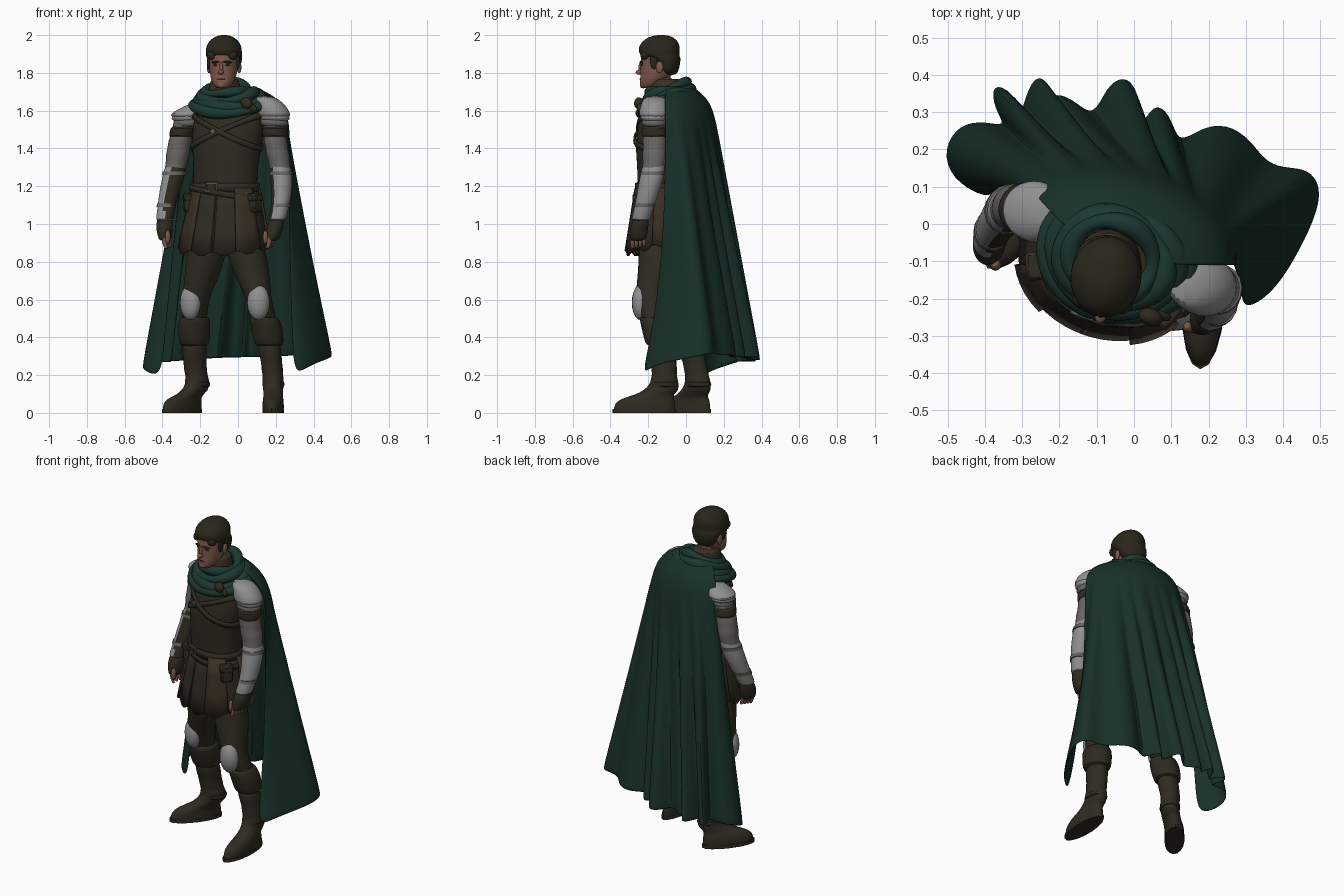
import bpy, bmesh, math
from math import sin, cos, pi
from mathutils import Matrix, Vector

if "Cube" in bpy.data.objects:
    bpy.data.objects.remove(bpy.data.objects["Cube"])


def colour(name, r, g, b):
    m = bpy.data.materials.new(name)
    m.use_nodes = True
    m.diffuse_color = (r, g, b, 1)
    bsdf = m.node_tree.nodes["Principled BSDF"]
    bsdf.inputs["Base Color"].default_value = (r, g, b, 1)
    bsdf.inputs["Roughness"].default_value = 0.8
    return m


GREEN = colour("cape_green", .0088, .030, .0215)
SCARF = colour("scarf_green", .0115, .040, .030)
LEATHER = colour("dark_leather", .027, .024, .014)
CLOTH = colour("olive_cloth", .028, .0245, .015)
STEEL = colour("pale_steel", .28, .28, .28)
SLEEVE = colour("grey_sleeve", .14, .135, .125)
SKIN = colour("skin", .215, .10, .068)
HAIR = colour("hair", .022, .020, .011)
BROWN = colour("brown_collar", .042, .028, .017)
METAL = colour("dull_metal", .10, .095, .08)
YAW = math.radians(-20)      # turn of the body


def turn(x, y, a):
    return x * cos(a) - y * sin(a), x * sin(a) + y * cos(a)


def lerp(rows, z):
    """Interpolate rows whose first entry is the key."""
    rows = sorted(rows)
    z = min(max(z, rows[0][0]), rows[-1][0])
    for p, q in zip(rows, rows[1:]):
        if z <= q[0]:
            f = (z - p[0]) / (q[0] - p[0])
            return [a + (b - a) * f for a, b in zip(p, q)][1:]


def finish(bm, name, mat, thick=0, sub=0, bevel=0):
    bmesh.ops.recalc_face_normals(bm, faces=bm.faces)
    me = bpy.data.meshes.new(name)
    bm.to_mesh(me)
    bm.free()
    me.materials.append(mat)
    me.shade_smooth()
    me.set_sharp_from_angle(angle=math.radians(50))
    ob = bpy.data.objects.new(name, me)
    bpy.context.collection.objects.link(ob)
    if thick:
        mod = ob.modifiers.new("thickness", 'SOLIDIFY')
        mod.thickness, mod.offset = thick, 0
    if bevel:
        ob.modifiers.new("bevel", 'BEVEL').width = bevel
    if sub:
        mod = ob.modifiers.new("smooth", 'SUBSURF')
        mod.levels = mod.render_levels = sub
    return ob


def sheet(name, rows, mat, loop=False, ring=False, caps=False, thick=0, sub=1):
    bm = bmesh.new()
    g = [[bm.verts.new(p) for p in r] for r in rows]
    n = len(g[0])
    for i in range(len(g) - (not ring)):
        a, b = g[i], g[(i + 1) % len(g)]
        for j in range(n - (not loop)):
            k = (j + 1) % n
            bm.faces.new((a[j], a[k], b[k], b[j]))
    if caps:
        bm.faces.new(g[0])
        bm.faces.new(g[-1])
    return finish(bm, name, mat, thick, sub)


def loft(name, rows, mat, yaw=0, n=16, sub=1):
    """Stack of elliptical sections (z, x, y, rx, ry)."""
    pts = []
    for z, x, y, rx, ry in rows:
        r = [turn(rx * cos(2 * pi * k / n), ry * sin(2 * pi * k / n), yaw) for k in range(n)]
        pts.append([(x + u, y + v, z) for u, v in r])
    return sheet(name, pts, mat, loop=True, caps=True, sub=sub)


def along(path, *zr):
    return [(z, *lerp(path, z), rx, ry) for z, rx, ry in zr]


def solid(name, loc, size, mat, yaw=0, tilt=0, box=False):
    bm = bmesh.new()
    m = (Matrix.Translation(loc) @ Matrix.Rotation(yaw, 4, 'Z') @ Matrix.Rotation(tilt, 4, 'Y')
         @ Matrix.Diagonal((*size, 1)))
    if box:
        bmesh.ops.create_cube(bm, size=2, matrix=m)
    else:
        bmesh.ops.create_uvsphere(bm, u_segments=16, v_segments=10, radius=1, matrix=m)
    return finish(bm, name, mat, bevel=min(size) * .4 if box else 0)


# Torso
TORSO = [(.95, -.06, -.12, .17, .13), (1.1, -.065, -.12, .18, .135), (1.2, -.068, -.12, .172, .13),
         (1.32, -.065, -.12, .178, .135), (1.45, -.057, -.12, .195, .145), (1.56, -.045, -.105, .2, .135),
         (1.63, -.05, -.1, .16, .11), (1.7, -.06, -.1, .09, .08)]
loft("tunic", TORSO, LEATHER, YAW, 24)


def on_torso(a, z, grow=0):
    x, y, rx, ry = lerp(TORSO, z)
    u, v = turn((rx + grow) * cos(a), (ry + grow) * sin(a), YAW)
    return x + u, y + v, z


def strap(name, z0, tilt, width, mat, grow):
    ring = [2 * pi * k / 32 for k in range(32)]
    rows = [[on_torso(a, z0 + tilt * cos(a) + h, grow) for a in ring] for h in (-width / 2, width / 2)]
    sheet(name, rows, mat, loop=True, thick=.01, sub=0)


strap("belt", 1.195, 0, .045, CLOTH, .008)
strap("lower_belt", 1.165, -.03, .03, LEATHER, .016)
strap("chest_strap_left", 1.49, .09, .03, CLOTH, .002)
strap("chest_strap_right", 1.49, -.09, .03, LEATHER, .004)
solid("brooch", on_torso(-1.72, 1.49, .01), (.014, .005, .014), METAL, YAW, pi / 4, True)
solid("buckle", on_torso(-1.7, 1.195, .014), (.034, .006, .028), METAL, YAW, 0, True)
solid("buckle_inset", on_torso(-1.7, 1.195, .02), (.024, .004, .018), LEATHER, YAW, 0, True)
for a in (-.4, -2.75):
    solid("pouch", on_torso(a, 1.11, .025), (.035, .024, .05), LEATHER, YAW + a + pi / 2, 0, True)
    solid("pouch_flap", on_torso(a, 1.14, .028), (.038, .026, .022), CLOTH, YAW + a + pi / 2, 0, True)

# Skirt of overlapping flared panels, parted at the front
COUNT = 11
for k in range(COUNT):
    mid = -pi / 2 + 2 * pi * (k + .5) / COUNT
    out = .008 if k % 2 else -.004
    rows = []
    for f in (0, .3, .65, 1):
        row = []
        for j in range(6):
            a = mid + (j / 5 - .5) * 2 * pi / COUNT * 1.12
            hem = .875 + .035 * sin(a) - .014 * cos(COUNT * (a - mid))
            u, v = turn((.176 + .066 * f + out) * cos(a), (.135 + .057 * f + out) * sin(a), YAW)
            row.append((-.065 + u - .008 * f, -.12 + v + .005 * f, 1.19 + (hem - 1.19) * f))
        rows.append(row)
    sheet("skirt_panel", rows, BROWN if k % 2 else CLOTH, thick=.01, sub=0)


# Legs, boots and knee guards
def leg(side, path, foot, half, yaw):
    ax, ay = lerp(path, .17)
    loft(side + "_trouser", along(path, (1.0, .1, .11), (.88, .107, .11), (.76, .1, .1), (.68, .083, .088),
                                  (.6, .068, .075), (.5, .064, .07), (.42, .062, .07)), CLOTH, yaw)
    loft(side + "_boot_cuff", along(path, (.51, .07, .078), (.5, .08, .088), (.45, .086, .092),
                                    (.39, .082, .088), (.36, .076, .082), (.355, .06, .06)), LEATHER, yaw)
    fx, fy = turn(0, -1, yaw)
    sx, sy = lerp(path, .43)
    solid(side + "_cuff_point", (sx + fx * .04, sy + fy * .04, .45), (.055, .045, .1), LEATHER, yaw)

    def mix(f):
        return foot[0] + (ax - foot[0]) * f, foot[1] + (ay - foot[1]) * f
    loft(side + "_boot", [(0, *mix(0), .054, half), (.005, *mix(0), .057, half), (.05, *mix(.02), .058, half * .98),
                          (.075, *mix(.15), .054, half * .86), (.095, *mix(.48), .052, half * .62),
                          (.12, *mix(.85), .054, .094), (.15, *mix(1), .056, .078)]
         + along(path, (.18, .059, .073), (.2, .054, .066), (.23, .059, .07), (.26, .056, .067), (.3, .06, .072),
                 (.4, .065, .076)), CLOTH, yaw)
    loft(side + "_sole", [(z, *foot, .057, half + .002) for z in (0, .02)], LEATHER, yaw, sub=0)
    loft(side + "_boot_strap", along(path, (.135, .05, .06), (.14, .06, .08), (.165, .061, .078), (.17, .05, .06)),
         LEATHER, yaw)
    kx, ky = lerp(path, .6)
    solid(side + "_knee_guard", (kx + fx * .045, ky + fy * .045, .585), (.06, .047, .094), STEEL, yaw)
    loft(side + "_knee_band", along(path, (.645, .06, .07), (.65, .08, .086), (.675, .084, .09), (.68, .07, .07)),
         LEATHER, yaw)


leg("right", [(.15, -.212, .065), (.25, -.228, .05), (.45, -.232, 0), (.6, -.225, -.05), (.76, -.182, -.07),
              (1, -.14, -.1)], (-.297, .005), .155, math.radians(-38))
leg("left", [(.15, .188, -.115), (.25, .18, -.115), (.45, .153, -.145), (.6, .11, -.195), (.76, .067, -.155),
             (1, .01, -.13)], (.186, -.22), .168, math.radians(-3))


# Arms; the plates leave the inner side of the forearm in leather
def arm(side, path, sgn, top, yaw, inner):
    loft(side + "_sleeve", along(path, (1.62, .05, .05), (1.55, .062, .064), (1.46, .058, .064), (1.44, .064, .068),
                                 (1.4, .058, .062), (1.37, .064, .068), (1.33, .056, .06), (1.28, .056, .06),
                                 (1.1, .042, .045)), SLEEVE, yaw)
    loft(side + "_arm_strap", along(path, (1.455, .05, .05), (1.46, .068, .073), (1.515, .071, .076),
                                    (1.52, .05, .05)), LEATHER, yaw)
    sx, sy = lerp(path, 1.6)
    for k, (z, r) in enumerate(((1.51, .08), (1.54, .088))):
        loft(side + "_shoulder_lame", [(z, sx + sgn * .008, sy, r, r * .88), (z + .03, sx, sy, r, r * .88),
                                       (z + .06, sx - sgn * .006, sy, r * .9, r * .8)], STEEL if k else SLEEVE, yaw)
    loft(side + "_shoulder_plate", [(1.56, sx + sgn * .004, sy, .092, .084), (1.585, sx, sy, .094, .086),
                                    (top - .035, sx - sgn * .02, sy, .078, .074),
                                    (top, sx - sgn * .055, sy, .045, .05)], STEEL, yaw)
    bracer = loft(side + "_bracer", along(path, (1.325, .04, .04), (1.32, .056, .062), (1.25, .06, .066),
                                          (1.15, .053, .058), (1.06, .045, .05), (1.02, .05, .053),
                                          (1.015, .03, .03)), STEEL, yaw)
    bracer.data.materials.append(LEATHER)
    for f in bracer.data.polygons:
        f.material_index = int(f.normal.dot(Vector(inner)) > .35)
    for z in (1.26, 1.09):
        r = .062 if z > 1.2 else .05
        loft(side + "_bracer_band", along(path, (z, r, r + .004), (z + .018, r, r + .005)), SLEEVE, yaw, sub=0)
    loft(side + "_glove", along(path, (1.05, .036, .038), (1.0, .045, .048), (.96, .043, .05), (.925, .034, .046),
                                (.91, .025, .04)), LEATHER, yaw)
    x, y = lerp(path, .93)
    for k in range(4):
        u, v = turn(-sgn * .004, -.033 + .022 * k, yaw)
        loft(side + "_finger", [(.95, x + u, y + v, .014, .012), (.9, x + u - sgn * .004, y + v, .014, .012),
                                (.864 + .004 * k, x + u - sgn * .018, y + v, .011, .01)], SKIN, yaw, 8)
    u, v = turn(-sgn * .03, -.035, yaw)
    solid(side + "_thumb", (x + u, y + v, .93), (.014, .016, .036), SKIN, yaw)


arm("left", [(.88, .175, -.26), (1, .2, -.245), (1.1, .228, -.22), (1.2, .235, -.19), (1.3, .225, -.17),
             (1.42, .2, -.165), (1.64, .185, -.165)], 1, 1.68, YAW, (-.9, .4, 0))
arm("right", [(.88, -.385, -.075), (1, -.39, -.055), (1.1, -.38, -.015), (1.2, -.355, .025), (1.3, -.33, .045),
              (1.42, -.312, .045), (1.64, -.255, .03)], -1, 1.64, YAW, (.85, -.5, 0))

# Head, built around its own centre
HX, HY, HYAW = -.075, -.14, math.radians(-8)


def hp(x, y, z):
    u, v = turn(x, y, HYAW)
    return HX + u, HY + v, z


def head_loft(name, rows, mat):
    loft(name, [(z, *hp(0, y, z)[:2], rx, ry) for z, y, rx, ry in rows], mat, HYAW, 20)


head_loft("neck", [(1.64, .04, .06, .06), (1.72, .02, .058, .062), (1.79, .01, .056, .06)], SKIN)
head_loft("head", [(1.718, -.06, .03, .034), (1.732, -.052, .046, .053), (1.76, -.032, .064, .073),
                   (1.8, -.012, .073, .09), (1.85, -.004, .078, .099), (1.91, 0, .08, .1), (1.95, 0, .06, .08)], SKIN)
head_loft("hair", [(1.785, .055, .05, .035), (1.82, .05, .08, .055), (1.865, .04, .092, .072), (1.882, .022, .095, .09),
                   (1.895, -.004, .097, .108), (1.93, -.002, .097, .113), (1.96, .002, .086, .102),
                   (1.985, .006, .06, .074), (1.997, .008, .034, .045), (2.0, .008, .012, .018)], HAIR)
solid("nose_bridge", hp(0, -.1, 1.825), (.01, .013, .034), SKIN, HYAW)
solid("nose", hp(0, -.108, 1.803), (.015, .02, .013), SKIN, HYAW)
solid("chin", hp(0, -.088, 1.736), (.024, .018, .018), SKIN, HYAW)
solid("mouth", hp(0, -.1, 1.768), (.022, .006, .004), BROWN, HYAW)
for s in (-1, 1):
    solid("eye", hp(s * .031, -.09, 1.841), (.014, .006, .006), HAIR, HYAW + s * .3)
    solid("eyebrow", hp(s * .033, -.093, 1.857), (.024, .009, .006), HAIR, HYAW + s * .35, s * .1)
    solid("ear", hp(s * .081, .012, 1.83), (.011, .02, .032), SKIN, HYAW)
    solid("sideburn", hp(s * .078, -.02, 1.865), (.01, .02, .045), HAIR, HYAW)
    solid("fringe", hp(s * .058, -.073, 1.893), (.026, .02, .024), HAIR, HYAW + s * .6)
head_loft("collar", [(1.65, .04, .1, .1), (1.72, .035, .085, .09), (1.765, .04, .076, .08), (1.768, .04, .06, .06)], BROWN)


# Scarf of wrapped folds, dipping at the front
def fold(name, c, rx, ry, m, dip, phase):
    rows = []
    for i in range(36):
        a = 2 * pi * i / 36
        row = []
        for j in range(8):
            b = 2 * pi * j / 8
            r = m * (1 + .22 * sin(3 * a + phase))
            u, v = turn((rx + r * cos(b)) * cos(a), (ry + r * cos(b)) * sin(a), YAW)
            row.append((c[0] + u, c[1] + v, c[2] + r * sin(b) + dip * sin(a) + .01 * sin(2 * a + phase)))
        rows.append(row)
    sheet(name, rows, SCARF, loop=True, ring=True)


fold("scarf_shoulder", (-.05, -.095, 1.63), .197, .142, .031, .035, 1)
fold("scarf_outer", (-.05, -.095, 1.655), .17, .127, .033, .035, 0)
fold("scarf_middle", (-.055, -.095, 1.685), .143, .113, .032, .033, 2)
fold("scarf_inner", (-.06, -.093, 1.715), .113, .1, .027, .03, 4)
solid("scarf_knot", (.045, -.25, 1.64), (.034, .024, .03), LEATHER, YAW, .5)
solid("scarf_knot_tail", (.075, -.245, 1.615), (.03, .014, .02), LEATHER, YAW, .6)

# Cape: neck, shoulder and a pleated hem
HEM = [(.295, -.235), (.37, -.19), (.43, -.1), (.49, .02), (.505, .1), (.47, .15), (.4, .15), (.35, .17), (.31, .23),
       (.25, .27), (.18, .26), (.115, .21), (.095, .3), (.05, .33), (.012, .24), (.008, .37), (-.03, .4), (-.075, .37),
       (-.11, .28), (-.17, .34), (-.225, .355), (-.232, .3), (-.232, .39), (-.27, .4), (-.295, .33), (-.31, .28),
       (-.33, .36), (-.385, .38), (-.375, .31), (-.34, .26), (-.4, .275), (-.47, .27), (-.515, .2), (-.49, .12),
       (-.405, .075)]
HEM_Z = [(0, .19), (.04, .25), (.13, .31), (.3, .29), (.5, .285), (.7, .27), (.92, .26), (1, .18)]
columns = []
for i, (hx, hy) in enumerate(HEM):
    t = i / (len(HEM) - 1)
    a = math.radians(15 + 150 * t)
    col = []
    for a1, b1, cx, cy, z in ((.14, .115, -.06, -.09, 1.725), (.22, .152, -.04, -.075, 1.685),
                              (.272, .18, -.025, -.065, 1.63), (.3, .2, -.02, -.06, 1.545)):
        u, v = turn(a1 * cos(a), b1 * sin(a), YAW)
        col.append((cx + u, cy + v, z))
    top, end = Vector(col[-1]), Vector((hx, hy, lerp(HEM_Z, t)[0]))
    power = 1 + max(0, 1 - t / .12) * 1.8 - .15 * max(0, 1 - abs(t - .85) / .15)
    for k in range(1, 8):
        f = k / 7
        p = top.lerp(end, f ** power)
        p.z = top.z + (end.z - top.z) * f
        col.append(tuple(p))
    columns.append(col)
sheet("cape", columns, GREEN, thick=.01, sub=2)
